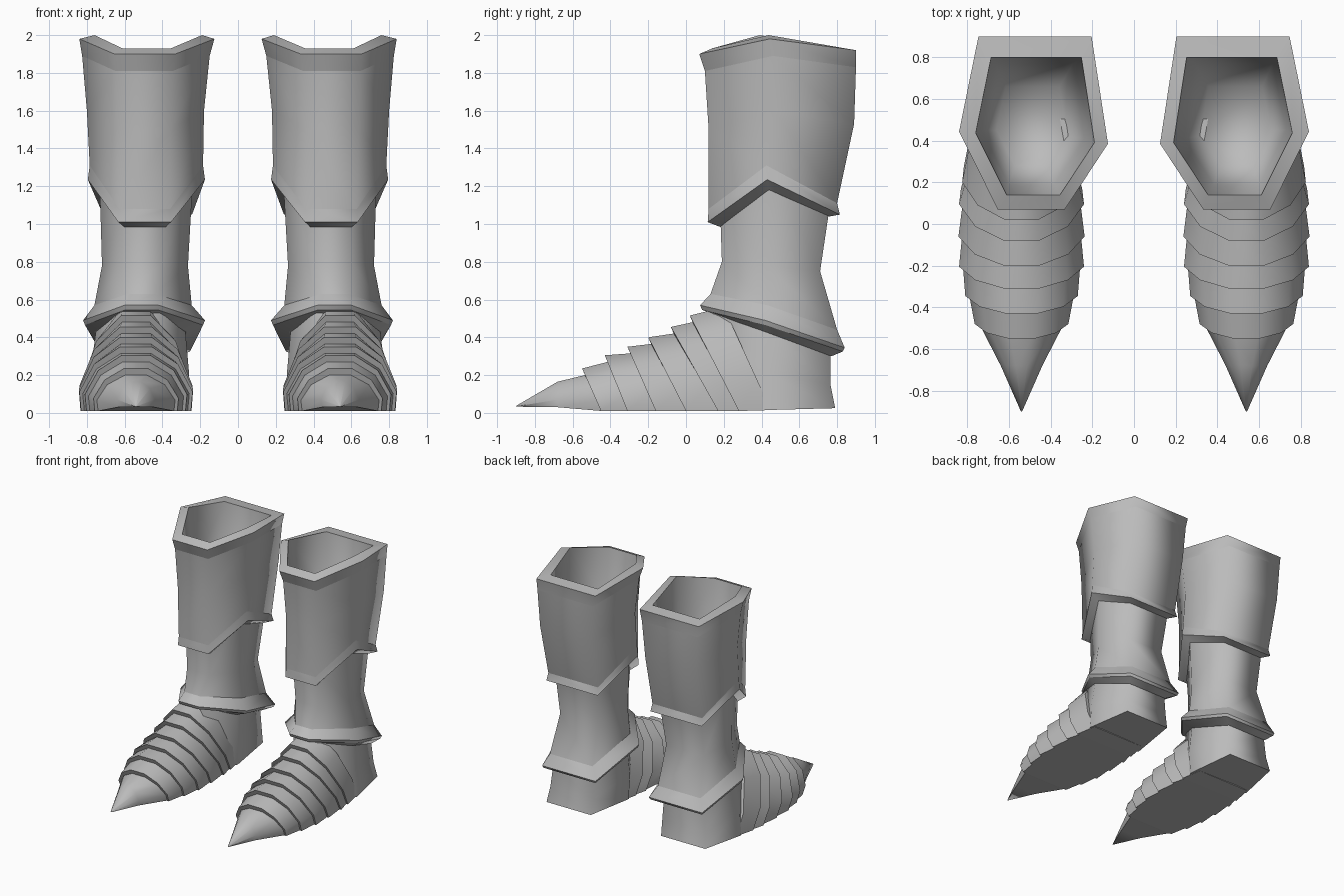
import bpy
import bmesh

if "Cube" in bpy.data.objects:
    bpy.data.objects.remove(bpy.data.objects["Cube"])

steel = bpy.data.materials.new("steel grey")
steel.use_nodes = True
steel.diffuse_color = (0.5, 0.5, 0.5, 1)
steel.node_tree.nodes["Principled BSDF"].inputs["Base Color"].default_value = (0.5, 0.5, 0.5, 1)


def six_sided(xi, xo, yf, yb, zf, zs, zb, front=(0.29, 0.74)):
    """Six-cornered leg section: inner/outer x, front/back y, heights of front, sides and back."""
    w, d = xo - xi, yb - yf
    return [(xi + w * front[0], yf, zf), (xi + w * front[1], yf, zf),
            (xo, yf + d * 0.45, zs), (xi + w * 0.87, yb, zb),
            (xi + w * 0.11, yb, zb), (xi, yf + d * 0.38, zs)]


def arch(yt, zt, yb, half, zb=0.01):
    """Eight-cornered foot section, leaning back from its top to the sole."""
    right = [(0.97, 0), (1, 0.3), (0.74, 0.73), (0.28, 1)]
    pts = right + [(-w, h) for w, h in reversed(right)]
    return [(0.54 + w * half, yb + (yt - yb) * h, zb + (zt - zb) * h) for w, h in pts]


def loft(name, rings, sharp_rings=(), sharp_columns=()):
    """Skin the rings, cap both ends, and make a left and a right copy."""
    for side, sign in (("left", 1), ("right", -1)):
        bm = bmesh.new()
        loops = [[bm.verts.new((sign * x, y, z)) for x, y, z in r] for r in rings]
        n = len(rings[0])
        for a, b in zip(loops, loops[1:]):
            for i in range(n):
                j = (i + 1) % n
                bm.faces.new((a[i], a[j], b[j], b[i]))
        bm.faces.new(loops[0])
        bm.faces.new(loops[-1])
        for f in bm.faces:
            f.smooth = True
        for k in sharp_rings:
            for i in range(n):
                bm.edges.get((loops[k][i], loops[k][(i + 1) % n])).smooth = False
        for c in sharp_columns:
            for a, b in zip(loops, loops[1:]):
                bm.edges.get((a[c], b[c])).smooth = False
        bmesh.ops.recalc_face_normals(bm, faces=bm.faces)
        mesh = bpy.data.meshes.new(f"{side}_{name}")
        bm.to_mesh(mesh)
        bm.free()
        mesh.materials.append(steel)
        obj = bpy.data.objects.new(f"{side}_{name}", mesh)
        bpy.context.collection.objects.link(obj)


# Hollow shin cuff: inner floor, rim, outer wall, pointed lower lip
loft("shin_cuff", [
    six_sided(0.32, 0.66, 0.28, 0.66, 1.25, 1.25, 1.25),
    six_sided(0.24, 0.73, 0.19, 0.77, 1.5, 1.5, 1.5),
    six_sided(0.19, 0.76, 0.14, 0.80, 1.93, 2.0, 1.93),
    six_sided(0.125, 0.84, 0.07, 0.90, 1.90, 1.98, 1.92),
    six_sided(0.15, 0.825, 0.10, 0.90, 1.81, 1.89, 1.83),
    six_sided(0.18, 0.80, 0.12, 0.89, 1.50, 1.60, 1.53),
    six_sided(0.185, 0.785, 0.12, 0.80, 1.08, 1.31, 1.11),
    six_sided(0.175, 0.795, 0.115, 0.815, 1.01, 1.235, 1.05),
    six_sided(0.24, 0.73, 0.18, 0.76, 0.985, 1.18, 1.04),
], sharp_rings=(2, 3, 4, 6, 7, 8))

# Ankle sleeve flaring into a sharp band
narrow = (0.38, 0.66)
loft("ankle_sleeve", [
    six_sided(0.235, 0.735, 0.18, 0.765, 1.10, 1.30, 1.12),
    six_sided(0.265, 0.72, 0.19, 0.71, 0.80, 0.78, 0.75),
    six_sided(0.245, 0.76, 0.13, 0.80, 0.63, 0.57, 0.44, narrow),
    six_sided(0.175, 0.82, 0.075, 0.84, 0.57, 0.49, 0.345, narrow),
    six_sided(0.185, 0.81, 0.085, 0.83, 0.545, 0.465, 0.325, narrow),
    six_sided(0.27, 0.76, 0.13, 0.77, 0.53, 0.43, 0.30, narrow),
], sharp_rings=(0, 2, 3, 4, 5))

# Heel below the band
loft("heel", [
    six_sided(0.28, 0.75, 0.14, 0.765, 0.55, 0.45, 0.32),
    six_sided(0.26, 0.78, 0.12, 0.765, 0.25, 0.22, 0.15),
    six_sided(0.265, 0.80, 0.12, 0.79, 0.03, 0.015, 0.025),
], sharp_rings=(0, 2))

# Pointed toe followed by overlapping plates, each stepping out over the one ahead
plates = [(-0.55, 0.235, -0.45, 0.225), (-0.43, 0.305, -0.31, 0.27),
          (-0.31, 0.35, -0.16, 0.30), (-0.20, 0.40, 0.0, 0.303),
          (-0.08, 0.455, 0.17, 0.30), (0.02, 0.515, 0.28, 0.285)]
foot = [arch(-0.90, 0.037, -0.90, 0.003, 0.033), arch(-0.68, 0.165, -0.68, 0.10, 0.03)]
for yt, zt, yb, half in plates:
    foot.append(arch(yt + 0.015, zt - 0.035, yb + 0.005, half - 0.018))
    foot.append(arch(yt, zt, yb, half))
foot.append(arch(0.20, 0.56, 0.45, 0.25, 0.015))
loft("plated_foot", foot, sharp_rings=range(2, len(foot)), sharp_columns=(0, 7))
